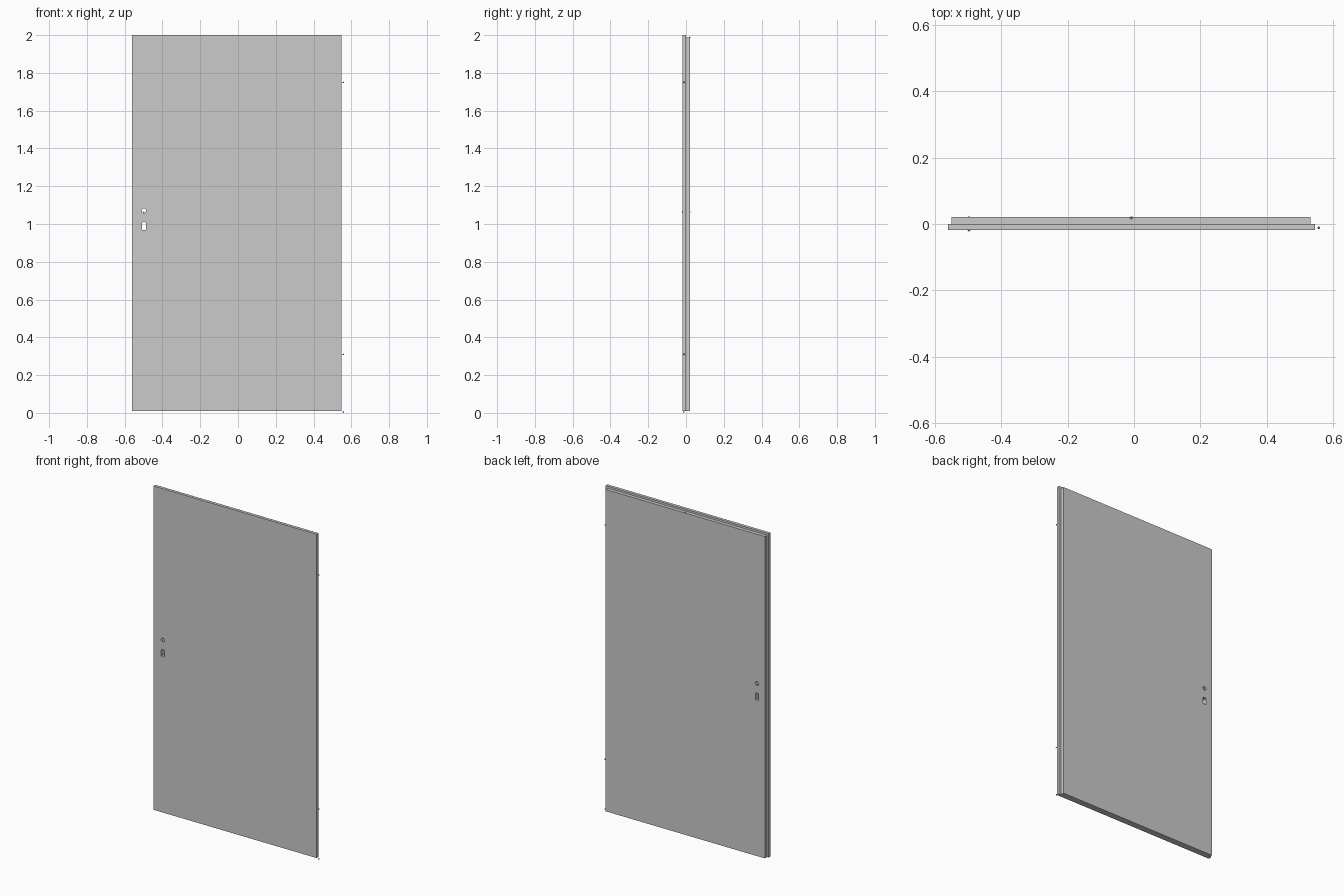
import bpy, bmesh, math

if "Cube" in bpy.data.objects:
    bpy.data.objects.remove(bpy.data.objects["Cube"])


def link(name, bm):
    mesh = bpy.data.meshes.new(name)
    bmesh.ops.recalc_face_normals(bm, faces=bm.faces)
    bm.to_mesh(mesh)
    bm.free()
    ob = bpy.data.objects.new(name, mesh)
    bpy.context.collection.objects.link(ob)
    return ob


# Rebated door leaf: wide front flange stepping in to a narrower back
FRONT, STEP, BACK, BOTTOM = -0.0185, 0.0, 0.0215, 0.01
front = (-0.562, 0.547, 2.0)
back = (-0.551, 0.533, 1.988)
bm = bmesh.new()
rings = []
for (x0, x1, top), y in ((front, FRONT), (front, STEP), (back, STEP), (back, BACK)):
    rings.append([bm.verts.new(p) for p in
                  ((x0, y, BOTTOM), (x0, y, top), (x1, y, top), (x1, y, BOTTOM))])
for a, b in zip(rings, rings[1:]):
    for i in range(3):
        bm.faces.new((a[i], a[i + 1], b[i + 1], b[i]))
bm.faces.new(rings[0])
bm.faces.new(rings[-1])
bm.faces.new([r[0] for r in rings] + [r[3] for r in reversed(rings)])
door = link("door_leaf", bm)


# Cutters for the handle spindle hole and the key slot
def cutter(name, outline):
    bm = bmesh.new()
    face = bm.faces.new([bm.verts.new((x, -0.05, z)) for x, z in outline])
    ext = bmesh.ops.extrude_face_region(bm, geom=[face])
    verts = [v for v in ext["geom"] if isinstance(v, bmesh.types.BMVert)]
    bmesh.ops.translate(bm, vec=(0, 0.1, 0), verts=verts)
    ob = link(name, bm)
    mod = door.modifiers.new(name, 'BOOLEAN')
    mod.operation = 'DIFFERENCE'
    mod.solver = 'EXACT'
    mod.object = ob
    ob.hide_render = True
    return ob


HX, HZ, R = -0.498, 1.07, 0.012
circle = [(HX + R * math.cos(t * math.pi / 8), HZ + R * math.sin(t * math.pi / 8))
          for t in range(16)]
slot = [(HX - 0.011, 0.968), (HX + 0.011, 0.968), (HX + 0.011, 1.006),
        (HX + 0.007, 1.011), (HX - 0.007, 1.011), (HX - 0.011, 1.006)]
cutters = [cutter("spindle_hole_cutter", circle), cutter("key_slot_cutter", slot)]

# Apply the holes and drop the cutters
bpy.context.view_layer.objects.active = door
for mod in list(door.modifiers):
    bpy.ops.object.modifier_apply(modifier=mod.name)
for ob in cutters:
    bpy.data.objects.remove(ob)


# Tiny fitting pins: hinges, floor pivot, handle mounts and closer mount
def pin(name, loc):
    bm = bmesh.new()
    bmesh.ops.create_icosphere(bm, subdivisions=1, radius=0.0045)
    link(name, bm).location = loc


for name, z in (("floor_pivot", 0.0045), ("lower_hinge_pin", 0.31), ("upper_hinge_pin", 1.75)):
    pin(name, (0.5575, -0.011, z))
for name, y in (("front_handle_mount", FRONT), ("back_handle_mount", BACK - 0.002)):
    pin(name, (HX, y, 1.064))
pin("closer_mount", (-0.008, BACK - 0.002, 1.988))
